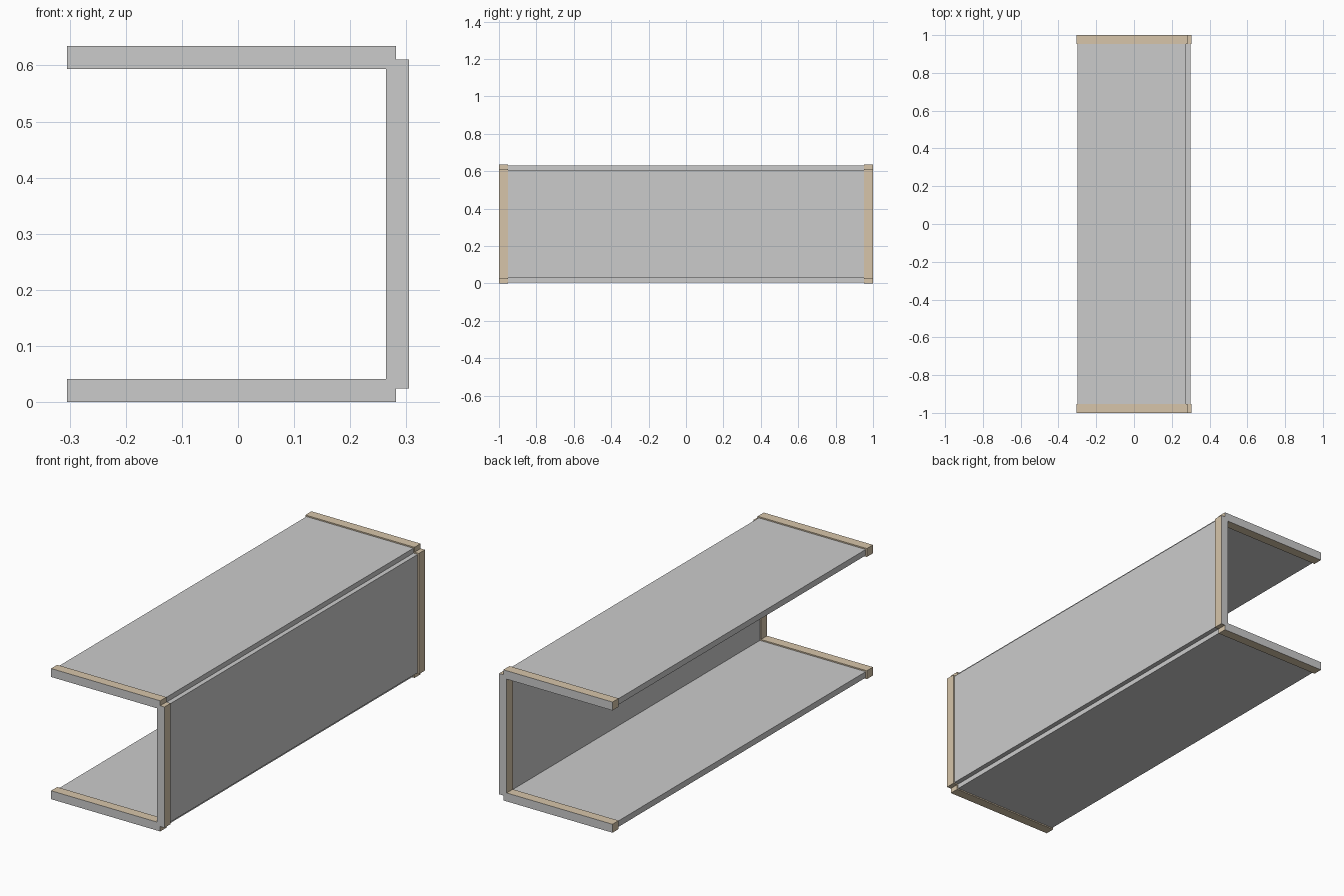
import bpy, bmesh

if "Cube" in bpy.data.objects:
    bpy.data.objects.remove(bpy.data.objects["Cube"])

TAN = bpy.data.materials.new("tan_trim")
TAN.diffuse_color = (0.68, 0.56, 0.40, 1)
TAN.use_nodes = True
TAN.node_tree.nodes["Principled BSDF"].inputs["Base Color"].default_value = TAN.diffuse_color
GREY = bpy.data.materials.new("grey_end")
GREY.diffuse_color = (0.6, 0.6, 0.58, 1)
GREY.use_nodes = True
GREY.node_tree.nodes["Principled BSDF"].inputs["Base Color"].default_value = GREY.diffuse_color

INSET = 0.006        # panels sit slightly inside the end trims
END, INNER = 1.0, 0.953


def box(name, x0, x1, y0, y1, z0, z1, trim=False):
    bm = bmesh.new()
    bmesh.ops.create_cube(bm, size=1)
    for v in bm.verts:
        v.co.x = x1 if v.co.x > 0 else x0
        v.co.y = y1 if v.co.y > 0 else y0
        v.co.z = z1 if v.co.z > 0 else z0
    mesh = bpy.data.meshes.new(name)
    bm.normal_update()
    if trim:
        # tan rim with a grey outer end face
        mesh.materials.append(TAN)
        mesh.materials.append(GREY)
        for f in bm.faces:
            if abs(f.calc_center_median().y) > 0.999:
                f.material_index = 1
    bm.to_mesh(mesh)
    bm.free()
    ob = bpy.data.objects.new(name, mesh)
    bpy.context.collection.objects.link(ob)
    return ob


# outer trim section of each slab: x0, x1, z0, z1
slabs = {
    "floor": (-0.305, 0.282, 0.0, 0.041),
    "roof": (-0.305, 0.282, 0.594, 0.635),
    "wall": (0.264, 0.305, 0.024, 0.611),
}

for name, (x0, x1, z0, z1) in slabs.items():
    # long panel
    box(name + "_panel", x0 + INSET, x1 - INSET, -0.99, 0.99, z0 + INSET, z1 - INSET)
    # trim at both ends
    box(name + "_front_trim", x0, x1, -END, -INNER, z0, z1, trim=True)
    box(name + "_back_trim", x0, x1, INNER, END, z0, z1, trim=True)
